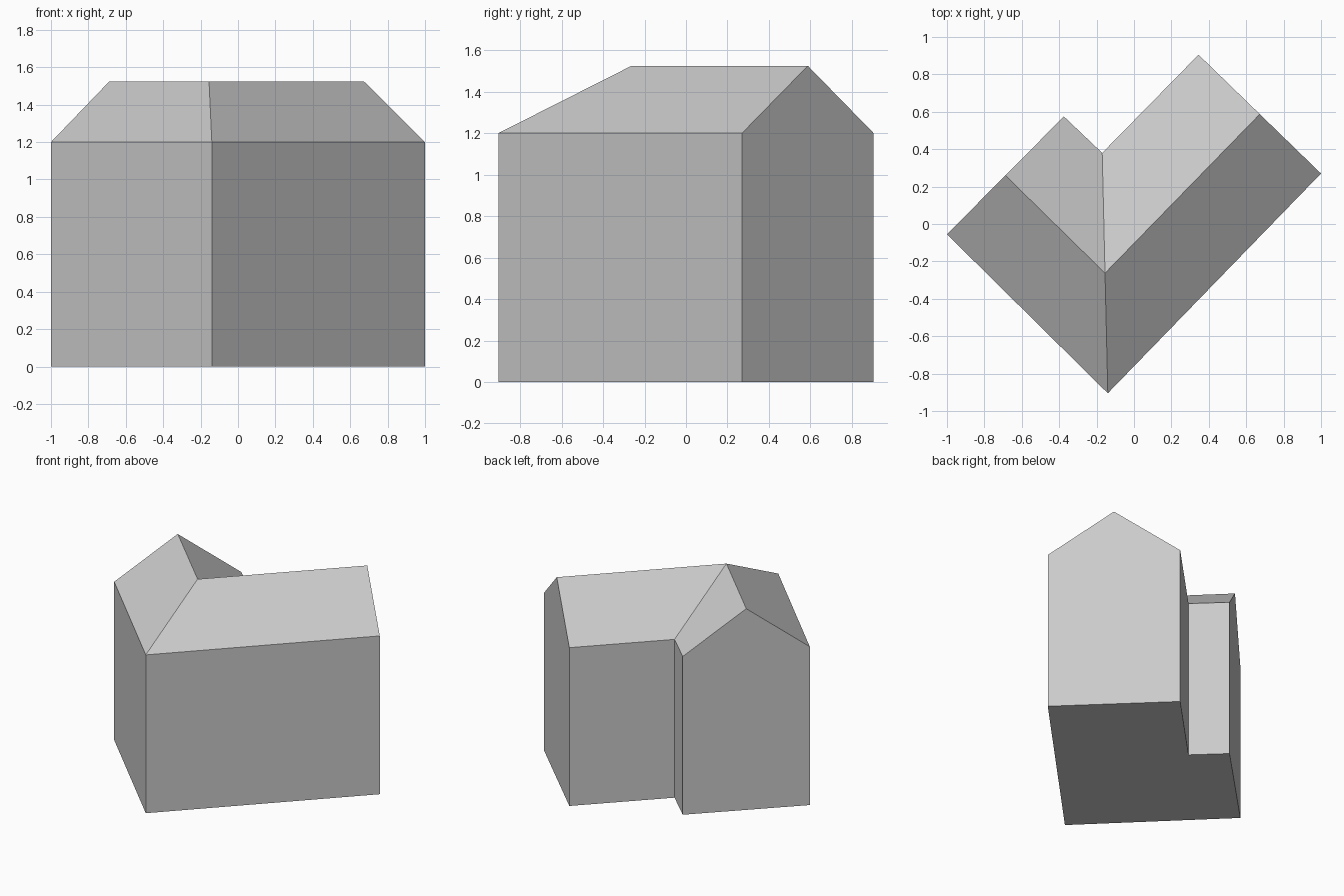
import bpy
import bmesh
from mathutils import Vector

cube = bpy.data.objects.get("Cube")
if cube:
    bpy.data.objects.remove(cube, do_unlink=True)

EAVES, RIDGE = 1.2, 1.525

# Outer and inner wall corners at the left gable, the bend and the right gable
stations = [
    (Vector((-1.0, -0.055)), Vector((-0.375, 0.575))),
    (Vector((-0.14, -0.905)), Vector((-0.17, 0.38))),
    (Vector((1.0, 0.27)), Vector((0.345, 0.905))),
]

# Plain grey finish
grey = bpy.data.materials.new("plain_grey")
grey.use_nodes = True
colour = (0.6, 0.6, 0.6, 1)
grey.diffuse_color = colour
grey.node_tree.nodes["Principled BSDF"].inputs["Base Color"].default_value = colour


def house_section(bm, outer, inner):
    """Pentagon of floor, eaves and ridge points across the house."""
    ridge = (outer + inner) / 2
    points = [(outer, 0), (outer, EAVES), (ridge, RIDGE), (inner, EAVES), (inner, 0)]
    return [bm.verts.new((p.x, p.y, z)) for p, z in points]


# Loft the sections into walls, roof and floor, then close the gables
bm = bmesh.new()
rings = [house_section(bm, *s) for s in stations]
for a, b in zip(rings, rings[1:]):
    for i in range(len(a)):
        j = (i + 1) % len(a)
        bm.faces.new((a[i], b[i], b[j], a[j]))
bm.faces.new(rings[0])
bm.faces.new(rings[-1])
bmesh.ops.recalc_face_normals(bm, faces=bm.faces)

mesh = bpy.data.meshes.new("corner_house")
bm.to_mesh(mesh)
bm.free()
mesh.materials.append(grey)
house = bpy.data.objects.new("corner_house", mesh)
bpy.context.collection.objects.link(house)
